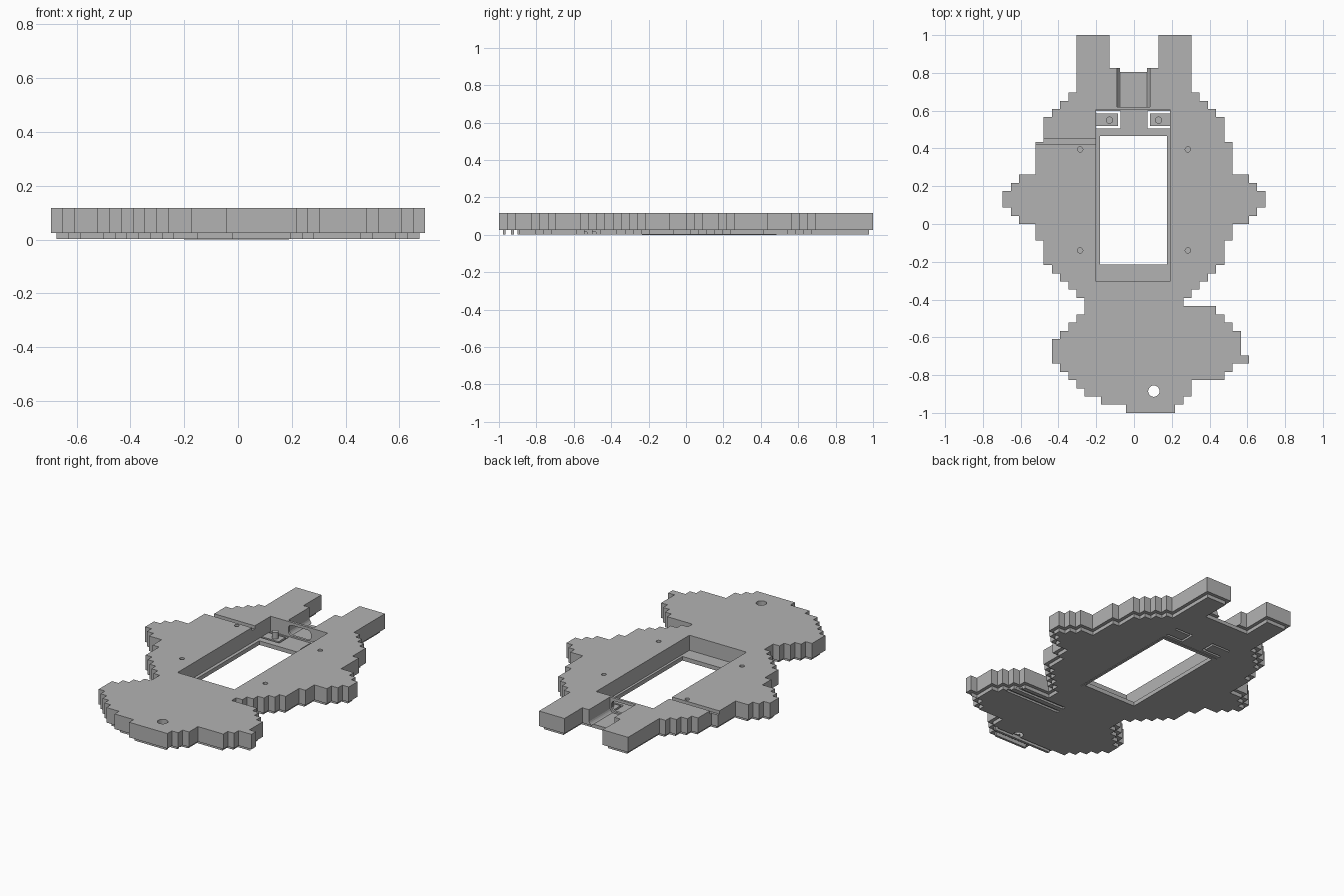
import bpy, bmesh, math
from mathutils import Vector

cube = bpy.data.objects.get("Cube")
if cube:
    bpy.data.objects.remove(cube)

CELL = 2 / 46          # size of one outline step
SPLIT, TOP = 0.025, 0.118

grey = bpy.data.materials.new("plain grey")
grey.use_nodes = True
COLOR = (0.45, 0.45, 0.45, 1)
grey.diffuse_color = COLOR
grey.node_tree.nodes["Principled BSDF"].inputs["Base Color"].default_value = COLOR


def prism(name, points, low, high, axis="z"):
    """Extrude a closed outline along z, or along y for an x-z outline."""
    bm = bmesh.new()
    place = (lambda a, b, h: (a, b, h)) if axis == "z" else (lambda a, b, h: (a, h, b))
    face = bm.faces.new([bm.verts.new(place(a, b, low)) for a, b in points])
    moved = bmesh.ops.extrude_face_region(bm, geom=[face])["geom"]
    shift = Vector(place(0, 0, high - low))
    bmesh.ops.translate(bm, vec=shift, verts=[v for v in moved if isinstance(v, bmesh.types.BMVert)])
    bmesh.ops.recalc_face_normals(bm, faces=bm.faces)
    mesh = bpy.data.meshes.new(name)
    bm.to_mesh(mesh)
    bm.free()
    mesh.materials.append(grey)
    obj = bpy.data.objects.new(name, mesh)
    bpy.context.collection.objects.link(obj)
    return obj


def box(name, x0, x1, y0, y1, z0, z1):
    return prism(name, [(x0, y0), (x1, y0), (x1, y1), (x0, y1)], z0, z1)


def disc(name, x, y, r, z0, z1):
    ring = [i * math.tau / 24 for i in range(24)]
    return prism(name, [(x + r * math.cos(a), y + r * math.sin(a)) for a in ring], z0, z1)


def rounded(name, x0, x1, z0, z1, r, y0, y1):
    points = []
    corners = [(x1 - r, z1 - r), (x0 + r, z1 - r), (x0 + r, z0 + r), (x1 - r, z0 + r)]
    for i, (cx, cz) in enumerate(corners):
        for k in range(7):
            a = (i + k / 6) * math.pi / 2
            points.append((cx + r * math.cos(a), cz + r * math.sin(a)))
    return prism(name, points, y0, y1, "y")


def cut(obj, cutters):
    for c in cutters:
        mod = obj.modifiers.new("cut", "BOOLEAN")
        mod.operation, mod.solver, mod.object = "DIFFERENCE", "EXACT", c
        bpy.context.view_layer.update()
        graph = bpy.context.evaluated_depsgraph_get()
        mesh = bpy.data.meshes.new_from_object(obj.evaluated_get(graph))
        obj.modifiers.clear()
        obj.data = mesh
        bpy.data.objects.remove(c)


def side(runs):
    """Stepped edge from top to bottom, from (half width, row count) pairs."""
    points, row = [], 0
    for width, count in runs:
        points += [(width, row), (width, row + count)]
        row += count
    return points


def inset(points, d):
    """Move every edge of a stepped counterclockwise outline inwards."""
    out = []
    for i, p in enumerate(points):
        p, a, b = Vector(p), Vector(points[i - 1]), Vector(points[(i + 1) % len(points)])
        e, f = (p - a).normalized(), (b - p).normalized()
        out.append(tuple(p + d * (Vector((-e.y, e.x)) + Vector((-f.y, f.x)))))
    return out


# Stepped outline: symmetric body, then a different head edge on each side
body = [(7, 7), (8, 1), (9, 1), (10, 1), (11, 3), (12, 4), (14, 1), (15, 1), (16, 2), (15, 1),
        (14, 1), (12, 2), (11, 3), (10, 1), (9, 1), (8, 1), (7, 1), (6, 1)]
head_left = [(7, 1), (8, 1), (9, 1), (10, 3), (9, 1), (8, 1), (7, 1), (6, 1), (4, 1), (1, 1)]
head_right = [(10, 1), (11, 1), (12, 1), (13, 3), (14, 1), (12, 1), (11, 1), (7, 2), (6, 1), (5, 1)]
neck = body[:-1] + [(6, 2)]
left = [(-x, r) for x, r in side(neck + head_left)]
right = side(body + head_right)
notch = [(3, 0), (3, 4), (-3, 4), (-3, 0)]
outline = [(x * CELL, 1 - r * CELL) for x, r in left + right[::-1] + notch]

# Upper plate with pocket, cable channel, groove and screw holes
upper = prism("upper_plate", outline, SPLIT, TOP)
cutters = [
    box("pocket", -0.2, 0.19, -0.305, 0.605, 0, 0.2),
    rounded("channel", -0.09, 0.085, 0.02, 0.25, 0.035, 0.62, 0.9),
    rounded("wall_opening", -0.08, 0.075, 0.035, 0.1, 0.025, 0.59, 0.64),
    box("groove", -0.6, -0.19, 0.42, 0.45, TOP - 0.02, 0.2),
    disc("head_hole", 0.105, -0.885, 0.03, -0.1, 0.2),
]
cutters += [disc("screw_hole", x, y, 0.014, 0.05, 0.2) for x in (-0.285, 0.285) for y in (-0.14, 0.395)]
cut(upper, cutters)

# Thin lower plate with the window, clip slits and underside grooves
lower = prism("lower_plate", inset(outline, 0.021), 0.003, SPLIT)
cutters = [
    box("window", -0.18, 0.175, -0.215, 0.465, -0.1, 0.2),
    box("head_end", -0.5, 0.5, -1.1, -0.9, -0.1, 0.2),
    disc("head_hole", 0.105, -0.885, 0.03, -0.1, 0.2),
]
cutters += [box("underside_groove", 0.1, 0.47, y, y + 0.02, -0.1, 0.015) for y in (-0.5, -0.55)]
for x_in, x_out in ((-0.072, -0.2), (0.072, 0.19)):
    inner = x_in + math.copysign(0.013, x_in)
    x0, x1 = sorted((x_in, x_out))
    for y in (0.505, 0.585):
        cutters.append(box("clip_slit", x0, x1, y, y + 0.013, -0.1, 0.2))
    cutters.append(box("clip_end_slit", *sorted((x_in, inner)), 0.505, 0.598, -0.1, 0.2))
cut(lower, cutters)

# Clip pegs
for label, x in (("left", 0.13), ("right", -0.13)):
    disc(label + "_clip_peg", x, 0.55, 0.019, SPLIT - 0.005, 0.065)

# Narrow strips under the end of the head
box("outer_head_strip", -0.022, 0.196, -0.979, -0.965, 0.003, SPLIT)
box("inner_head_strip", -0.153, 0.24, -0.935, -0.92, 0.003, SPLIT)

# Shallow rim that rests on the ground around the window
rim = box("window_rim", -0.2, 0.19, -0.235, 0.485, 0, 0.004)
cut(rim, [box("rim_opening", -0.18, 0.175, -0.215, 0.465, -0.1, 0.2)])
